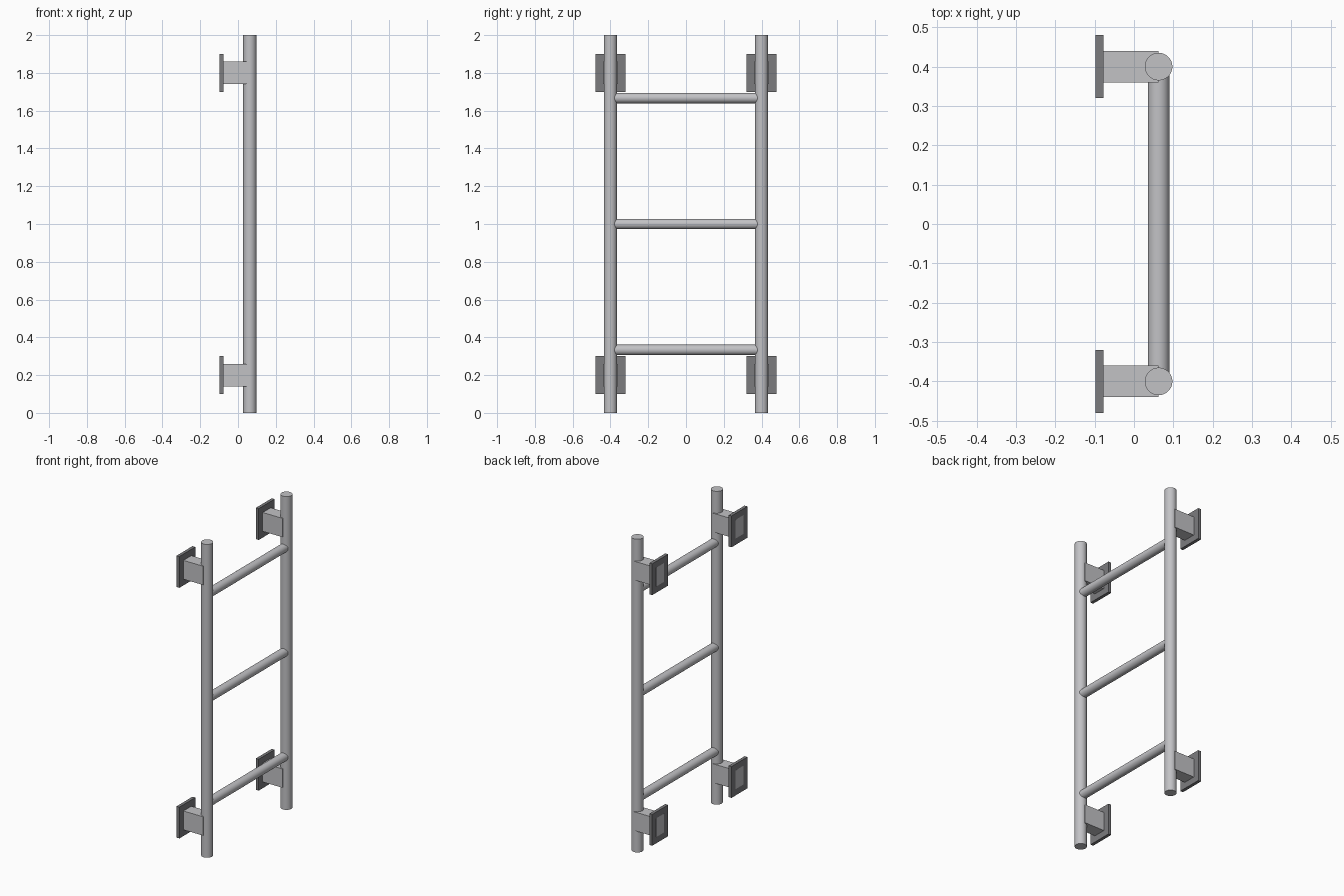
import bpy
import math

cube = bpy.data.objects.get("Cube")
if cube:
    bpy.data.objects.remove(cube, do_unlink=True)


def make_material(name, colour):
    mat = bpy.data.materials.new(name)
    mat.use_nodes = True
    mat.diffuse_color = colour
    for node in mat.node_tree.nodes:
        if node.type == 'BSDF_PRINCIPLED':
            node.inputs["Base Color"].default_value = colour
    return mat


STEEL = make_material("brushed steel", (0.54, 0.54, 0.56, 1))
DARK = make_material("dark steel", (0.20, 0.20, 0.21, 1))


def finish(name, mat):
    obj = bpy.context.object
    obj.name = name
    obj.data.name = name
    obj.data.materials.append(mat)
    return obj


def tube(name, centre, radius, length, along_y=False):
    rotation = (math.pi / 2, 0, 0) if along_y else (0, 0, 0)
    bpy.ops.mesh.primitive_cylinder_add(vertices=48, radius=radius, depth=length,
                                        location=centre, rotation=rotation)
    finish(name, STEEL)
    bpy.ops.object.shade_smooth_by_angle(angle=math.radians(40))


def box(name, mat, x_range, y, z, width, height):
    x0, x1 = x_range
    bpy.ops.mesh.primitive_cube_add(size=1, location=((x0 + x1) / 2, y, z))
    obj = finish(name, mat)
    obj.scale = (x1 - x0, width, height)
    bpy.ops.object.transform_apply(location=False, rotation=False, scale=True)


POLE_X = 0.0625
POLE_Y = 0.4
BACK = -0.0975

# Upright poles, each with two wall brackets
for side, y in (("right", -POLE_Y), ("left", POLE_Y)):
    tube(f"{side}_pole", (POLE_X, y, 1), 0.035, 2)
    for level, z in (("lower", 0.2), ("upper", 1.8)):
        box(f"{side}_{level}_wall_plate", DARK, (BACK, BACK + 0.02), y, z, 0.16, 0.2)
        # Arm shows slightly through the back of its plate
        box(f"{side}_{level}_bracket_arm", STEEL, (BACK - 0.0005, POLE_X), y, z, 0.08, 0.12)

# Evenly spaced rungs reaching into the poles
for i in range(3):
    tube(f"rung_{i + 1}", (POLE_X, 0, (i + 0.5) * 2 / 3), 0.0275, 2 * POLE_Y, along_y=True)
